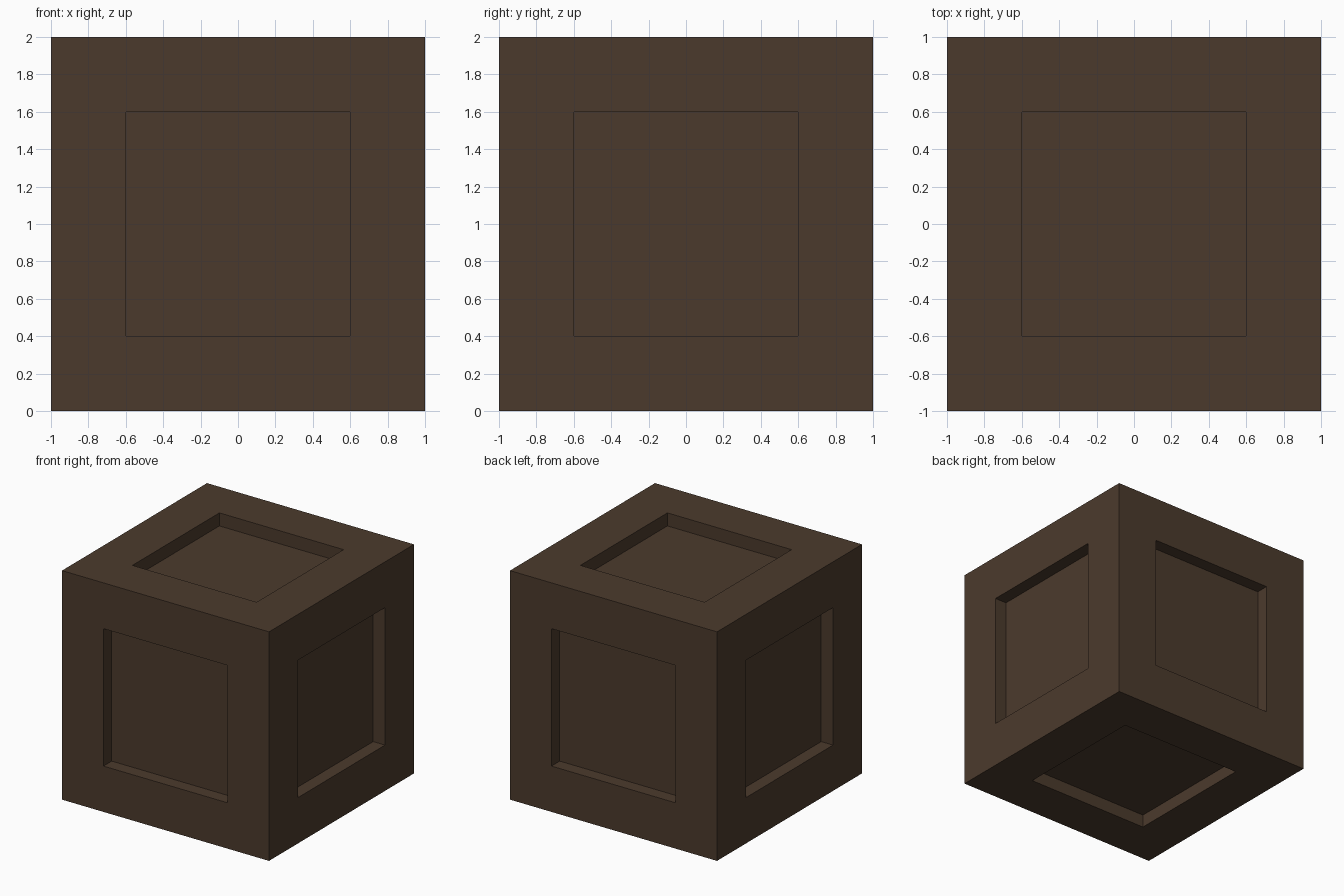
import bpy, bmesh

if "Cube" in bpy.data.objects:
    bpy.data.objects.remove(bpy.data.objects["Cube"])

PANEL = 1.2    # width of each sunken panel on the 2-unit cube
DEPTH = 0.114  # how far the panels are sunk

mat = bpy.data.materials.new("dark brown")
mat.diffuse_color = (0.071, 0.0425, 0.0255, 1)
mat.use_nodes = True
mat.node_tree.nodes["Principled BSDF"].inputs["Base Color"].default_value = mat.diffuse_color

# Crate: a cube whose six faces are inset, then pushed straight inwards
bm = bmesh.new()
bmesh.ops.create_cube(bm, size=2)
for face in list(bm.faces):
    normal = face.normal.copy()
    bmesh.ops.inset_individual(bm, faces=[face], thickness=(2 - PANEL) / 2,
                               use_even_offset=True)
    panel = bmesh.ops.extrude_discrete_faces(bm, faces=[face])["faces"][0]
    bmesh.ops.translate(bm, verts=panel.verts, vec=-normal * DEPTH)

# Stand it on the ground
bmesh.ops.translate(bm, verts=bm.verts, vec=(0, 0, 1))
bmesh.ops.recalc_face_normals(bm, faces=bm.faces)

mesh = bpy.data.meshes.new("panelled_crate")
bm.to_mesh(mesh)
bm.free()
mesh.materials.append(mat)
bpy.context.collection.objects.link(bpy.data.objects.new("panelled_crate", mesh))
